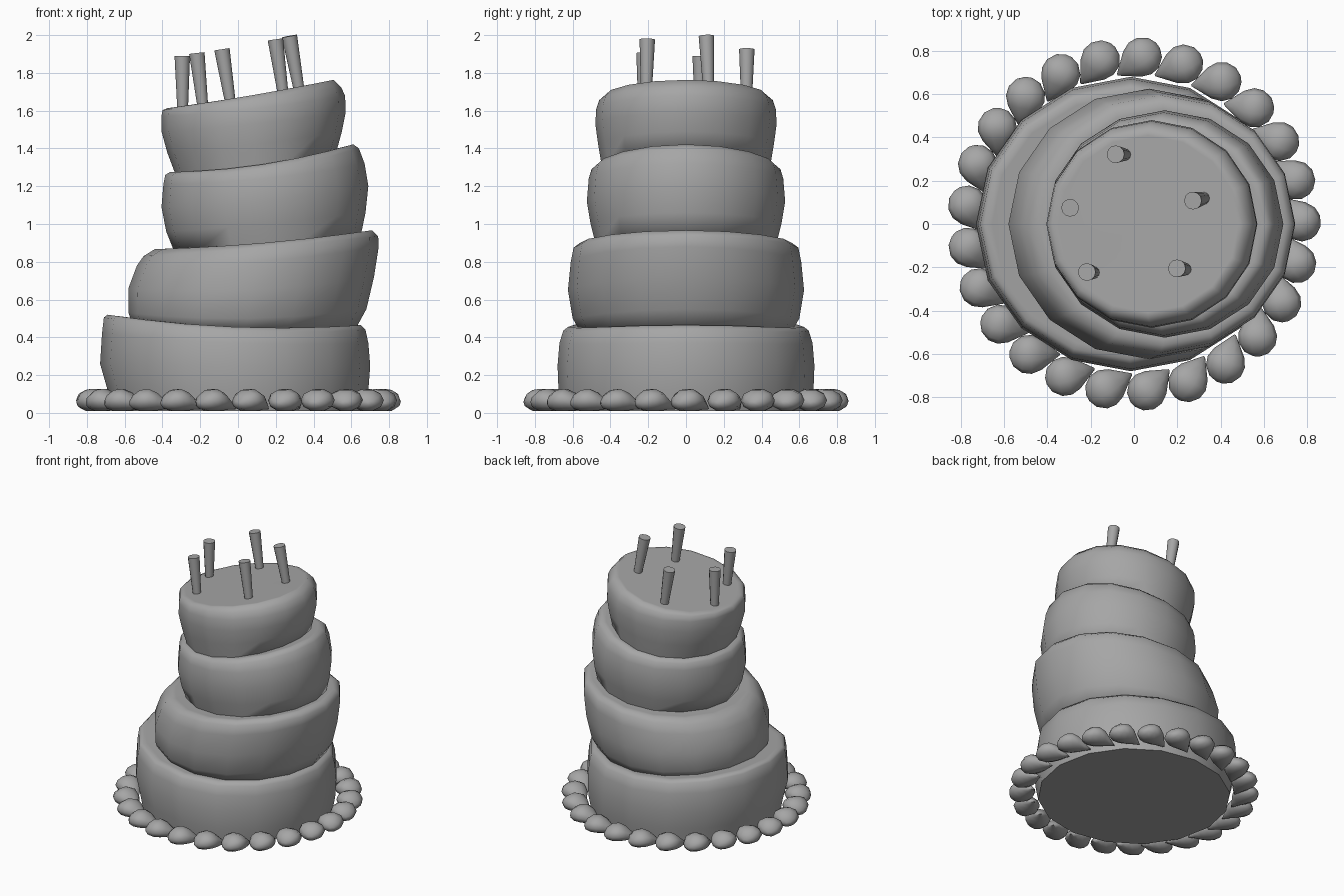
import bpy
from math import sin, cos, pi, radians
from mathutils import Vector

if "Cube" in bpy.data.objects:
    bpy.data.objects.remove(bpy.data.objects["Cube"])

# Mid-grey for the whole cake
grey = bpy.data.materials.new("mid_grey")
grey.diffuse_color = (.38, .38, .38, 1)
grey.use_nodes = True
grey.node_tree.nodes["Principled BSDF"].inputs["Base Color"].default_value = grey.diffuse_color


def loft(name, rings, angle=75):
    """Closed skin over equal rings of points, capped at both ends."""
    n = len(rings[0])
    verts = [p for r in rings for p in r]
    faces = [(k * n + i, k * n + (i + 1) % n, (k + 1) * n + (i + 1) % n, (k + 1) * n + i)
             for k in range(len(rings) - 1) for i in range(n)]
    faces.append(tuple(reversed(range(n))))
    faces.append(tuple(range(len(verts) - n, len(verts))))
    me = bpy.data.meshes.new(name)
    me.from_pydata(verts, [], faces)
    me.materials.append(grey)
    me.shade_smooth()
    me.set_sharp_from_angle(angle=radians(angle))
    ob = bpy.data.objects.new(name, me)
    bpy.context.collection.objects.link(ob)
    return ob


def tier_ring(xl, xr, zl, zm, zr, ry, s=1.0, n=16):
    """Tilted, slightly bent ellipse: heights at left, middle and right."""
    pts = []
    for i in range(n):
        a = 2 * pi * i / n
        t = s * cos(a)
        z = zm + (zr - zl) / 2 * t + ((zr + zl) / 2 - zm) * t * t
        pts.append(((xl + xr) / 2 + (xr - xl) / 2 * t, s * ry * sin(a), z))
    return pts


# Cake tiers: rows of (x left, x right, z left, z middle, z right, y radius)
tiers = {
    "bottom_tier": [(-.67, .67, .01, .01, .01, .655), (-.69, .69, .12, .12, .12, .675),
                    (-.73, .70, .26, .25, .25, .68), (-.72, .69, .42, .37, .37, .67),
                    (-.71, .675, .505, .435, .44, .65), (-.69, .65, .52, .455, .465, .625)],
    "second_tier": [(-.56, .62, .47, .43, .44, .56), (-.58, .68, .53, .50, .55, .60),
                    (-.58, .72, .66, .65, .72, .625), (-.535, .745, .78, .80, .88, .61),
                    (-.50, .742, .83, .875, .935, .595), (-.44, .71, .867, .90, .967, .56)],
    "third_tier": [(-.34, .65, .86, .90, .94, .48), (-.38, .675, .96, 1.0, 1.06, .505),
                   (-.405, .69, 1.09, 1.12, 1.20, .525), (-.395, .67, 1.21, 1.24, 1.32, .515),
                   (-.385, .64, 1.26, 1.29, 1.40, .50), (-.36, .61, 1.275, 1.315, 1.422, .47)],
    "top_tier": [(-.33, .52, 1.26, 1.30, 1.38, .445), (-.375, .55, 1.38, 1.42, 1.49, .465),
                 (-.405, .57, 1.49, 1.53, 1.59, .48), (-.405, .567, 1.57, 1.61, 1.68, .475),
                 (-.40, .545, 1.603, 1.655, 1.725, .46), (-.375, .505, 1.613, 1.68, 1.763, .43)],
}
for name, rows in tiers.items():
    rings = [tier_ring(*r) for r in rows]
    rings += [tier_ring(*rows[-1], s=s) for s in (.95, .5, .1)]
    loft(name, rings)

# Candles: base centre and top centre, wider at the top
candles = [((-.293, .075, 1.60), (-.295, .075, 1.89)), ((-.185, -.225, 1.61), (-.218, -.222, 1.905)),
           ((-.04, .32, 1.64), (-.085, .322, 1.925)), ((.24, -.21, 1.68), (.198, -.205, 1.977)),
           ((.325, .12, 1.70), (.272, .108, 1.995))]
for k, (b, t) in enumerate(candles):
    b, t = Vector(b), Vector(t)
    q = Vector((0, 0, 1)).rotation_difference(t - b)
    loft(f"candle_{k + 1}", [[c + q @ Vector((r * cos(a), r * sin(a), 0))
                              for a in (2 * pi * i / 12 for i in range(12))]
                             for c, r in ((b, .028), (t, .041))])

# Piped icing drops around the base, tips pointing inward and round
drop = [(-.087, .015, .052), (-.07, .055, .058), (-.03, .085, .066), (.015, .09, .068),
        (.06, .072, .060), (.10, .04, .044), (.145, .004, .022)]
COUNT = 25
for k in range(COUNT):
    th = 2 * pi * k / COUNT + radians(.6)
    centre = Vector((cos(th), sin(th), 0)) * .775
    d = th + radians(129)
    u, v = Vector((cos(d), sin(d), 0)), Vector((-sin(d), cos(d), 0))
    loft(f"icing_drop_{k + 1}",
         [[centre + u * x + v * (r * cos(a)) + Vector((0, 0, z + .68 * r * sin(a)))
           for a in (2 * pi * i / 10 for i in range(10))] for x, r, z in drop])
